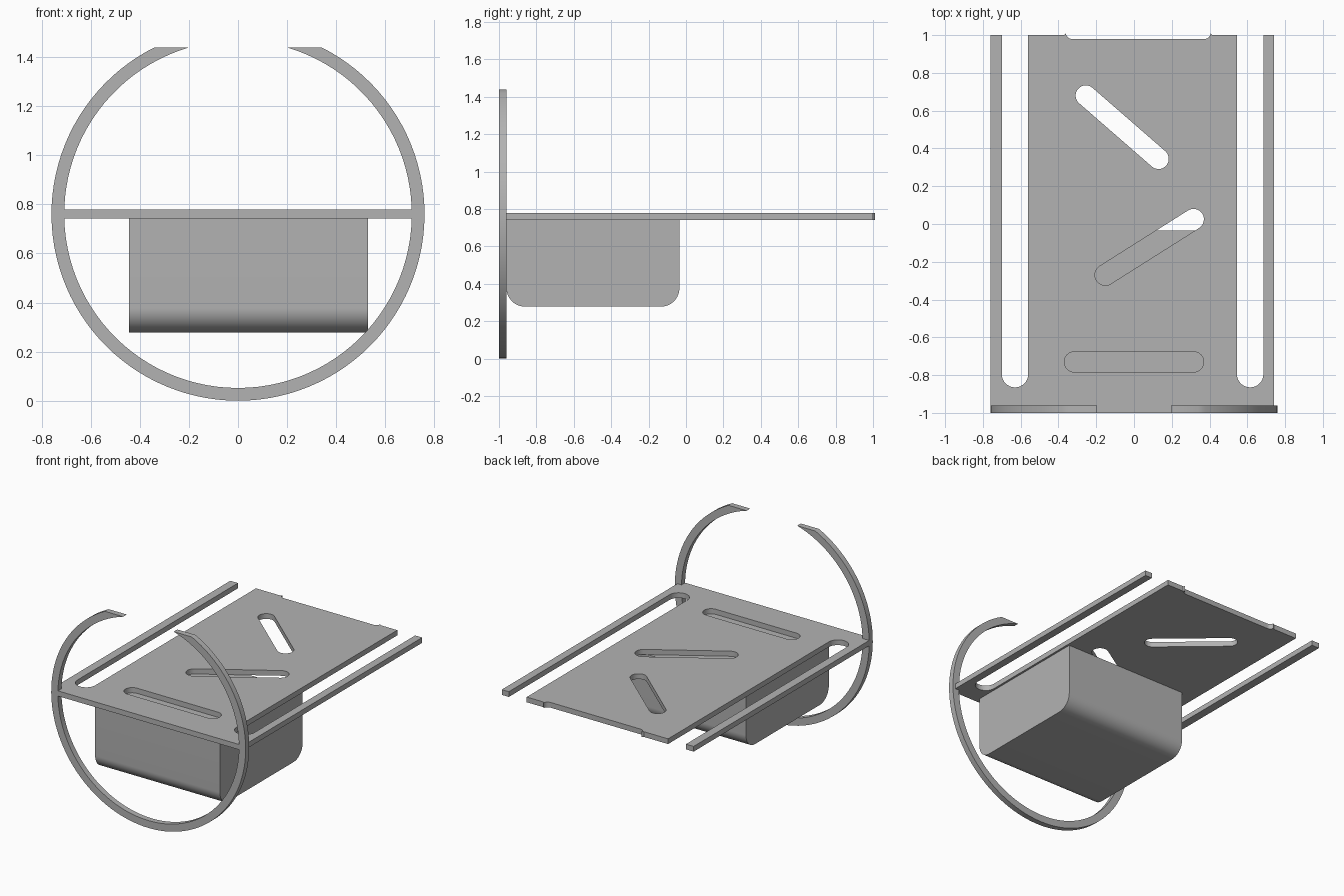
import bpy, bmesh
from math import pi, sin, cos, asin, atan2
from mathutils import Matrix

cube = bpy.data.objects.get("Cube")
if cube:
    bpy.data.objects.remove(cube, do_unlink=True)

grey = bpy.data.materials.new("plain grey")
grey.use_nodes = True
grey.diffuse_color = (0.45, 0.45, 0.45, 1)
grey.node_tree.nodes["Principled BSDF"].inputs["Base Color"].default_value = (0.45, 0.45, 0.45, 1)


def arc(cx, cy, r, a0, a1, n=16):
    """Points along an arc from angle a0 to a1."""
    steps = [a0 + (a1 - a0) * i / n for i in range(n + 1)]
    return [(cx + r * cos(a), cy + r * sin(a)) for a in steps]


def slot(x0, y0, x1, y1, r):
    """Round-ended slot between two centres."""
    a = atan2(y1 - y0, x1 - x0)
    return arc(x1, y1, r, a - pi / 2, a + pi / 2) + arc(x0, y0, r, a + pi / 2, a + 3 * pi / 2)


def extrude(name, loops, depth, matrix):
    """Filled flat outline with holes, thickened evenly about its plane."""
    curve = bpy.data.curves.new(name, 'CURVE')
    curve.dimensions = '2D'
    curve.fill_mode = 'BOTH'
    curve.extrude = depth / 2
    for loop in loops:
        spline = curve.splines.new('POLY')
        spline.points.add(len(loop) - 1)
        for point, (x, y) in zip(spline.points, loop):
            point.co = (x, y, 0, 1)
        spline.use_cyclic_u = True
    obj = bpy.data.objects.new(name, curve)
    bpy.context.collection.objects.link(obj)
    bpy.ops.object.select_all(action='DESELECT')
    obj.select_set(True)
    bpy.context.view_layer.objects.active = obj
    bpy.ops.object.convert(target='MESH')
    obj = bpy.context.object
    obj.name = name
    # Weld the caps to the walls and place the part
    bm = bmesh.new()
    bm.from_mesh(obj.data)
    bmesh.ops.remove_doubles(bm, verts=bm.verts, dist=0.0002)
    bm.transform(matrix)
    bmesh.ops.recalc_face_normals(bm, faces=bm.faces)
    bm.to_mesh(obj.data)
    bm.free()
    obj.data.materials.clear()
    obj.data.materials.append(grey)
    bpy.ops.object.shade_smooth_by_angle(angle=pi / 6)
    return obj


# Open hoop, cut flat at the top
R_OUT, R_IN, CUT = 0.76, 0.708, 0.68
a_out, a_in = asin(CUT / R_OUT), asin(CUT / R_IN)
hoop = arc(0, 0, R_OUT, pi - a_out, 2 * pi + a_out, 96) + arc(0, 0, R_IN, 2 * pi + a_in, pi - a_in, 96)
extrude("front_hoop", [hoop], 0.04,
        Matrix.Translation((0, -0.98, 0.76)) @ Matrix.Rotation(pi / 2, 4, 'X'))

# Deck with side rails, its front edge fitted inside the hoop
deck = [(-0.707, -1), (0.707, -1), (0.707, -0.96), (0.74, -0.96), (0.74, 1), (0.685, 1)]
deck += arc(0.615, -0.795, 0.07, 0, -pi)
deck += [(0.545, 1), (0.415, 1)]
deck += arc(0.375, 1.01, 0.03, 0, -pi / 2, 6)
deck += arc(-0.33, 1.01, 0.03, -pi / 2, -pi, 6)
deck += [(-0.37, 1), (-0.56, 1)]
deck += arc(-0.63, -0.795, 0.07, 0, -pi)
deck += [(-0.70, 1), (-0.76, 1), (-0.76, -0.96), (-0.707, -0.96)]
holes = [slot(-0.255, 0.68, 0.13, 0.345, 0.054),
         slot(-0.152, -0.27, 0.315, 0.025, 0.055),
         slot(-0.315, -0.73, 0.315, -0.73, 0.054)]
extrude("slotted_deck", [deck] + holes, 0.037, Matrix.Translation((0, 0, 0.761)))

# Solid box under the deck, rounded along its two lower edges
box = [(-0.035, 0.743), (-0.96, 0.743)]
box += arc(-0.86, 0.378, 0.1, pi, 1.5 * pi)
box += arc(-0.135, 0.378, 0.1, 1.5 * pi, 2 * pi)
to_side = Matrix(((0, 0, 1, 0), (1, 0, 0, 0), (0, 1, 0, 0), (0, 0, 0, 1)))
extrude("under_box", [box], 0.975, Matrix.Translation((0.043, 0, 0)) @ to_side)
